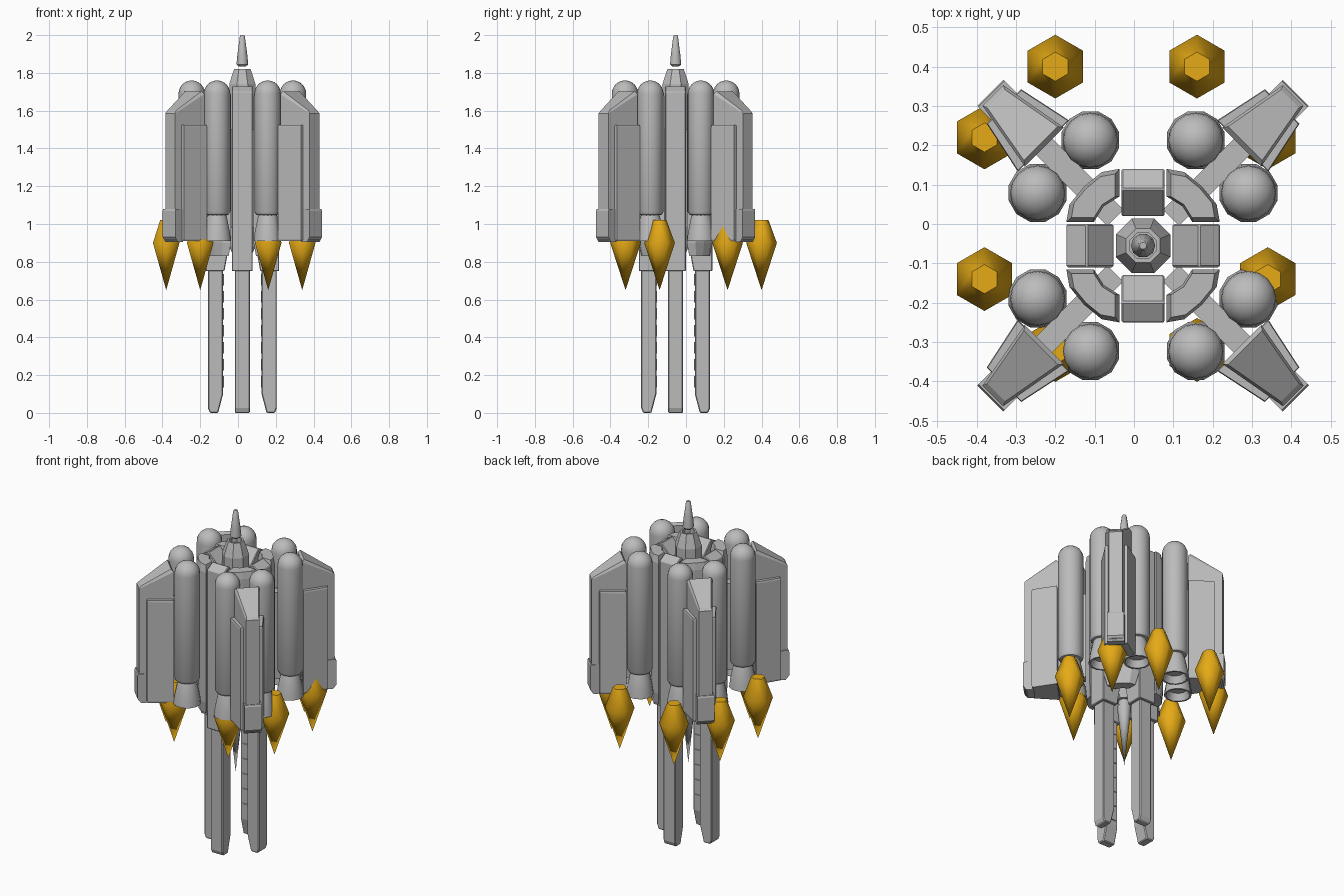
import bpy, bmesh, math
from mathutils import Vector, Matrix

if "Cube" in bpy.data.objects:
    bpy.data.objects.remove(bpy.data.objects["Cube"], do_unlink=True)

AXIS = Vector((0.023, -0.055, 0))


def material(name, rgb):
    m = bpy.data.materials.new(name)
    m.use_nodes = True
    m.diffuse_color = (*rgb, 1)
    bsdf = next(n for n in m.node_tree.nodes if n.type == 'BSDF_PRINCIPLED')
    bsdf.inputs["Base Color"].default_value = (*rgb, 1)
    return m


GREY = material("hull grey", (0.5, 0.5, 0.5))
GOLD = material("flame gold", (0.78, 0.4, 0.008))


def finish(name, bm, mat=GREY, loc=AXIS, turn=0.0, smooth=None, bevel=0):
    bmesh.ops.recalc_face_normals(bm, faces=bm.faces)
    me = bpy.data.meshes.new(name)
    bm.to_mesh(me)
    bm.free()
    me.materials.append(mat)
    ob = bpy.data.objects.new(name, me)
    bpy.context.collection.objects.link(ob)
    ob.location = loc
    ob.rotation_euler.z = math.radians(turn)
    if smooth:
        bpy.ops.object.select_all(action='DESELECT')
        ob.select_set(True)
        bpy.context.view_layer.objects.active = ob
        bpy.ops.object.shade_smooth_by_angle(angle=math.radians(smooth))
    if bevel:
        b = ob.modifiers.new("edge", 'BEVEL')
        b.width, b.segments = bevel, 1
    return ob


def loft(rings):
    """Closed skin through rings of points; a one-point ring is a tip."""
    bm = bmesh.new()
    vs = [[bm.verts.new(p) for p in ring] for ring in rings]
    for a, b in zip(vs, vs[1:]):
        n = max(len(a), len(b))
        for i in range(n):
            j = (i + 1) % n
            if len(b) == 1:
                bm.faces.new((a[i], a[j], b[0]))
            elif len(a) == 1:
                bm.faces.new((a[0], b[j], b[i]))
            else:
                bm.faces.new((a[i], a[j], b[j], b[i]))
    for end in (vs[0], vs[-1]):
        if len(end) > 2:
            bm.faces.new(end)
    return bm


def lathe(profile, sides, start=0.0):
    rings = []
    for r, z in profile:
        if r == 0:
            rings.append([(0, 0, z)])
        else:
            angs = [math.radians(start) + math.tau * i / sides for i in range(sides)]
            rings.append([(r * math.cos(a), r * math.sin(a), z) for a in angs])
    return loft(rings)


def slab(profile, width):
    """Side profile in radius and height, extruded across its width."""
    return loft([[(r, s * width / 2, z) for r, z in profile] for s in (-1, 1)])


def prism(plan, levels):
    """Plan outline stacked through (scale, height function) levels."""
    cx = sum(p[0] for p in plan) / len(plan)
    cy = sum(p[1] for p in plan) / len(plan)
    return loft([[(cx + (x - cx) * s, cy + (y - cy) * s, h(x)) for x, y in plan]
                 for s, h in levels])


def flat(z):
    return lambda x: z


def trapezoid(r0, t0, r1, t1):
    return [(r0, -t0), (r1, -t1), (r1, t1), (r0, t0)]


# Central core with recessed cap, spire above and spike below
finish("core", lathe([(0.05, 0.83), (0.075, 0.88), (0.075, 1.74), (0.06, 1.785),
                      (0.047, 1.82), (0.036, 1.82), (0.036, 1.79)], 8, 22.5))
finish("spire", lathe([(0.02, 1.835), (0.031, 1.845), (0.027, 1.89),
                       (0.013, 1.995), (0.009, 2.0)], 10), smooth=40)
finish("lower_spike", lathe([(0.025, 0.9), (0.038, 0.78), (0, 0.43)], 8), smooth=50)

# Four quarter shells, panels and legs around the core
shell = [(0.195, 0.06), (0.187, 0.105), (0.15, 0.15), (0.105, 0.187),
         (0.06, 0.195), (0.06, 0.125), (0.1, 0.1), (0.125, 0.06)]
panel = [(0.195, 0.75), (0.195, 1.7), (0.143, 1.73), (0.075, 1.66), (0.075, 0.86), (0.095, 0.75)]
leg = [(0.182, 0.8), (0.182, 0.025), (0.172, 0), (0.128, 0), (0.102, 0.1), (0.102, 0.8)]
for turn in range(0, 360, 90):
    finish("quarter_shell", prism(shell, [(0.8, flat(0.83)), (1, flat(0.9)),
                                          (1, flat(1.68)), (0.82, flat(1.72))]), turn=turn)
    finish("side_panel", slab(panel, 0.11), turn=turn, bevel=0.004)
    finish("leg", slab(leg, 0.08), turn=turn, bevel=0.005)
    for i in range(7):
        z = 0.13 + 0.09 * i
        rib = [(0.11, z), (0.11, z + 0.07), (0.098, z + 0.065), (0.098, z + 0.005)]
        finish("leg_rib", slab(rib, 0.05), turn=turn)

# Four diagonal pods carried on struts
for turn in range(45, 405, 90):
    finish("strut", slab([(0.1, 0.98), (0.1, 1.5), (0.37, 1.5), (0.37, 0.98)], 0.058), turn=turn)
    finish("pod_body", prism(trapezoid(0.358, 0.092, 0.5, 0.062),
                             [(0.97, flat(0.91)), (1, flat(0.92)),
                              (1, flat(1.515)), (0.97, flat(1.525))]), turn=turn)
    slope = lambda x: 1.7 - (x - 0.36) * 0.55
    finish("pod_spine", prism(trapezoid(0.355, 0.07, 0.54, 0.037),
                              [(1, flat(0.915)), (1, lambda x: slope(x) - 0.015),
                               (0.87, slope)]), turn=turn)
    finish("pod_foot", slab([(0.49, 0.905), (0.49, 1.08), (0.545, 1.08),
                             (0.549, 1.07), (0.549, 0.93), (0.53, 0.905)], 0.094), turn=turn)

# Eight boosters with nozzles, and the flames beneath them
dome = [(0.07 * math.cos(a), 1.69 + 0.07 * math.sin(a))
        for a in (math.radians(15 * i) for i in range(6))]
tank = [(0.045, 1.045), (0.062, 1.05), (0.07, 1.065)] + dome + [(0, 1.76)]
nozzle = [(0.045, 1.06), (0.053, 1.04), (0.07, 0.96), (0.076, 0.91), (0.066, 0.91), (0.05, 0.95)]
flame = [(0.037, 1.02), (0.081, 0.9), (0, 0.65)]
for sx in (-1, 1):
    for sy in (-1, 1):
        for near, far in ((1, 2), (2, 1)):
            spot = AXIS + Vector((sx * near * 0.134, sy * far * 0.134, 0))
            finish("booster", lathe(tank, 16), loc=spot, smooth=40)
            finish("nozzle", lathe(nozzle, 12, 15), loc=spot, smooth=40)
            below = Vector((-0.02 + sx * near * 0.18, 0.04 + sy * far * 0.18, 0))
            finish("flame", lathe(flame, 6, 90), GOLD, loc=below, smooth=62)
